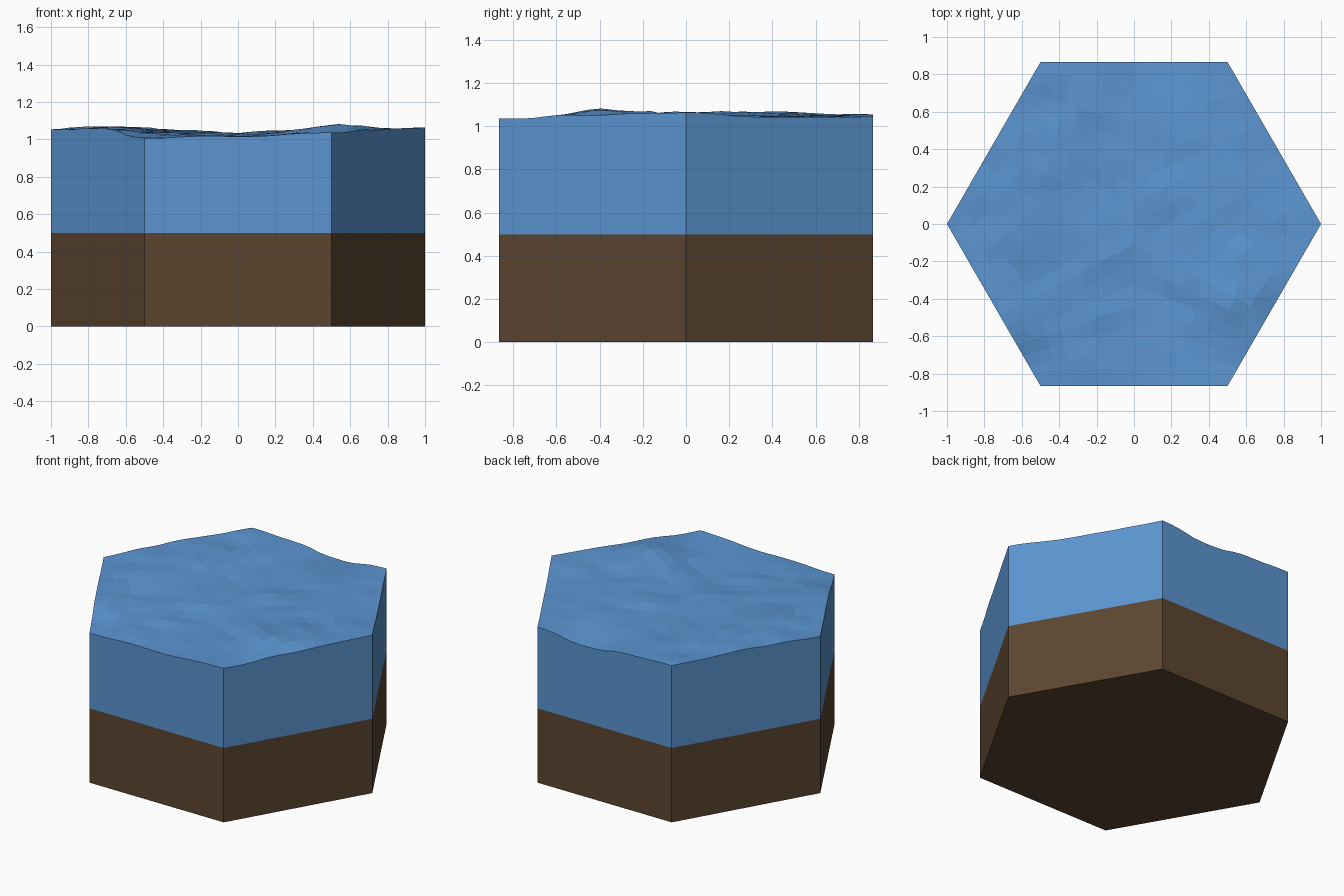
import bpy, bmesh, math
from mathutils import Vector, noise

if "Cube" in bpy.data.objects:
    bpy.data.objects.remove(bpy.data.objects["Cube"])

N = 8            # cells per half edge of the hexagon
SPLIT = 0.5      # height where earth meets water
corners = [Vector((math.cos(math.radians(60 * i)), math.sin(math.radians(60 * i)))) for i in range(6)]

# Rough wave heights (x, y, z) that the surface blends between
swell = [(1, 0, 1.065), (.5, .866, 1.045), (-.5, .866, 1.055), (-1, 0, 1.055),
         (-.5, -.866, 1.008), (.5, -.866, 1.033), (0, 0, 1.03), (.12, .866, 1.012),
         (-.2, .866, 1.045), (.75, .43, 1.04), (-.65, .1, 1.07), (.62, -.35, 1.08),
         (-.7, -.4, 1.06), (-.75, .43, 1.065), (0, -.866, 1.012), (.75, -.43, 1.045),
         (.4, .1, 1.05), (0, .45, 1.03), (0, -.45, 1.02), (.45, .5, 1.05), (-.4, -.4, 1.035)]


def wave_height(x, y):
    weights = [1 / ((x - a) ** 2 + (y - b) ** 2 + 0.004) ** 1.5 for a, b, _ in swell]
    base = sum(w * s[2] for w, s in zip(weights, swell)) / sum(weights)
    inside = 0.4 + 0.6 * min(1, 4 * (1 - max(abs(y), abs(x) * .866 + abs(y) * .5) / .866))
    return base + 0.016 * inside * noise.noise(Vector((x * 4, y * 6, 3.7)))


def material(name, color):
    mat = bpy.data.materials.new(name)
    mat.diffuse_color = (*color, 1)
    mat.use_nodes = True
    mat.node_tree.nodes["Principled BSDF"].inputs["Base Color"].default_value = mat.diffuse_color
    return mat


def finish(bm, name, mat):
    bmesh.ops.remove_doubles(bm, verts=bm.verts, dist=1e-4)
    bmesh.ops.recalc_face_normals(bm, faces=bm.faces)
    mesh = bpy.data.meshes.new(name)
    bm.to_mesh(mesh)
    bm.free()
    mesh.materials.append(mat)
    bpy.context.collection.objects.link(bpy.data.objects.new(name, mesh))


# Earth base: plain hexagonal prism
bm = bmesh.new()
bottom = bm.faces.new([bm.verts.new((c.x, c.y, 0)) for c in corners])
top = bmesh.ops.extrude_face_region(bm, geom=[bottom], use_keep_orig=True)["geom"]
bmesh.ops.translate(bm, vec=(0, 0, SPLIT), verts=[v for v in top if isinstance(v, bmesh.types.BMVert)])
finish(bm, "earth_base", material("earth", (0.105, 0.06, 0.03)))

# Water surface: six kite patches, each a grid from centre to corner
bm = bmesh.new()
for i, corner in enumerate(corners):
    before = (corner + corners[i - 1]) / 2
    after = (corner + corners[(i + 1) % 6]) / 2

    def point(u, v):
        p = before * u * (1 - v) + after * v * (1 - u) + corner * u * v
        return bm.verts.new((p.x, p.y, wave_height(p.x, p.y)))

    grid = [[point(a / N, b / N) for b in range(N + 1)] for a in range(N + 1)]
    for a in range(N):
        for b in range(N):
            bm.faces.new((grid[a][b], grid[a + 1][b], grid[a + 1][b + 1], grid[a][b + 1]))
bmesh.ops.remove_doubles(bm, verts=bm.verts, dist=1e-4)

# Water sides: drop the rim down to the earth
rim = [e for e in bm.edges if e.is_boundary]
drop = bmesh.ops.extrude_edge_only(bm, edges=rim)["geom"]
for v in drop:
    if isinstance(v, bmesh.types.BMVert):
        v.co.z = SPLIT
finish(bm, "water", material("water", (0.105, 0.3, 0.64)))
